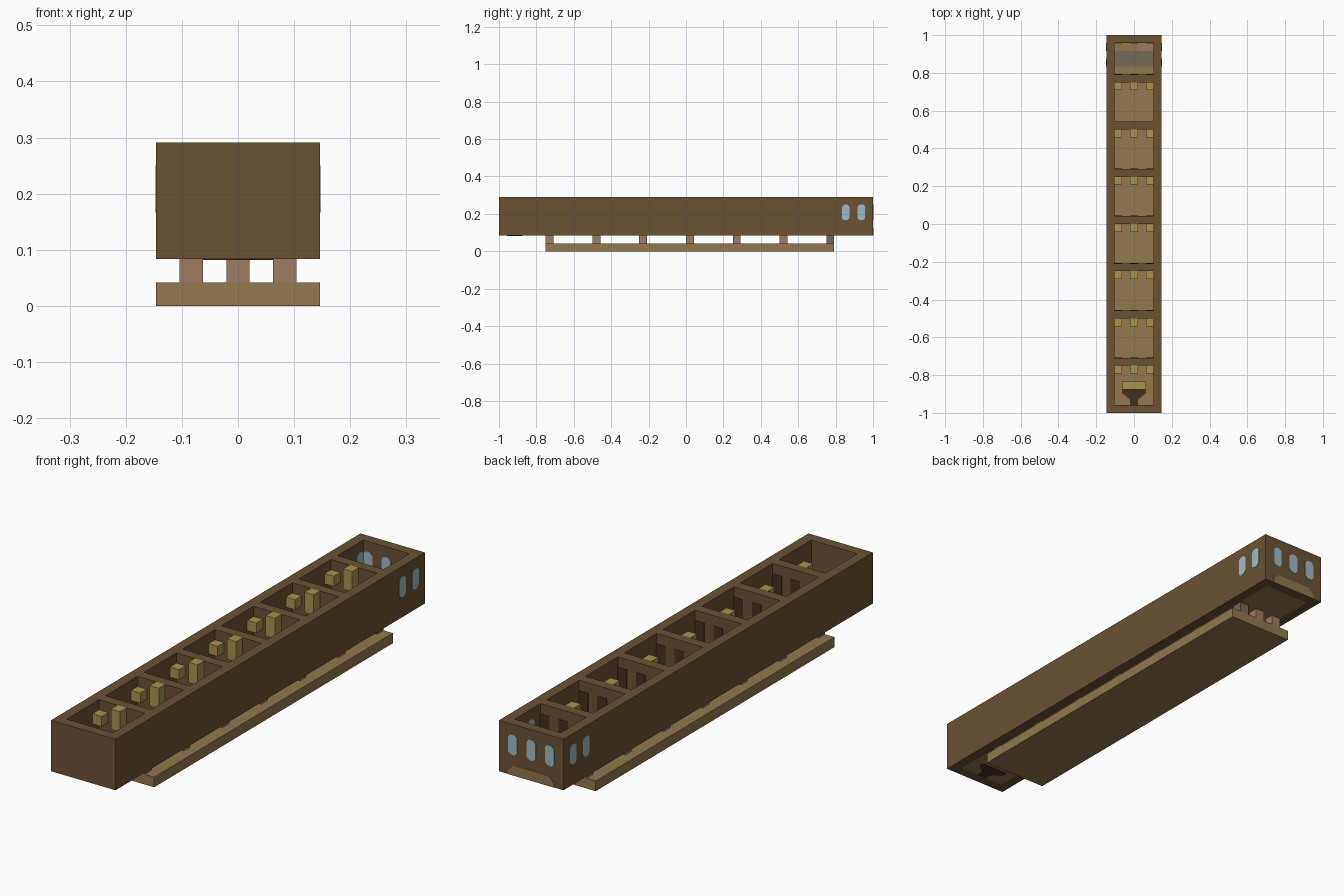
import bpy
import bmesh

if "Cube" in bpy.data.objects:
    bpy.data.objects.remove(bpy.data.objects["Cube"], do_unlink=True)

U = 1 / 24          # one block
T = 0.003           # thickness of painted plates


def material(name, r, g, b):
    def lin(c):
        c /= 255
        return c / 12.92 if c < 0.04 else ((c + 0.055) / 1.055) ** 2.4
    col = (lin(r), lin(g), lin(b), 1)
    m = bpy.data.materials.new(name)
    m.use_nodes = True
    m.diffuse_color = col
    m.node_tree.nodes["Principled BSDF"].inputs["Base Color"].default_value = col
    return m


brown = material("brown wood", 107, 82, 52)
tan = material("tan wood", 147, 120, 78)
yellow = material("yellow wood", 168, 148, 78)
pink = material("pink wood", 160, 124, 100)
dark = material("dark wood", 68, 48, 32)
grey = material("grey stone", 116, 106, 86)
glass = material("pale blue glass", 160, 188, 198)


def finish(name, bm, mat):
    bmesh.ops.recalc_face_normals(bm, faces=bm.faces)
    me = bpy.data.meshes.new(name)
    bm.to_mesh(me)
    bm.free()
    me.materials.append(mat)
    ob = bpy.data.objects.new(name, me)
    bpy.context.collection.objects.link(ob)
    return ob


def box(name, mat, x, y, z):
    """Box from (low, high) ranges given in blocks."""
    bm = bmesh.new()
    bmesh.ops.create_cube(bm, size=1)
    for v in bm.verts:
        for i, (lo, hi) in enumerate((x, y, z)):
            v.co[i] = (lo if v.co[i] < 0 else hi) * U
    return finish(name, bm, mat)


def plate(name, mat, outline, to_world, thick=T):
    """Thin prism: outline in blocks, to_world maps (a, b, depth) to a point."""
    bm = bmesh.new()
    rings = [[bm.verts.new(to_world(a * U, b * U, d)) for a, b in outline]
             for d in (-thick / 2, thick / 2)]
    bm.faces.new(rings[0])
    bm.faces.new(rings[1])
    n = len(outline)
    for i in range(n):
        j = (i + 1) % n
        bm.faces.new((rings[0][i], rings[0][j], rings[1][j], rings[1][i]))
    return finish(name, bm, mat)


def pane(c, z0, z1, k=0.28):
    """Upright one-block pane with clipped corners."""
    l, r = c - 0.5, c + 0.5
    return [(l + k, z0), (r - k, z0), (r, z0 + k), (r, z1 - k),
            (r - k, z1), (l + k, z1), (l, z1 - k), (l, z0 + k)]


# Hull: four walls and the floor
for s, side in ((-1, "right"), (1, "left")):
    box(side + "_wall", brown, sorted((s * 2.5, s * 3.5)), (-24, 24), (2, 7))
box("front_wall", brown, (-2.5, 2.5), (-24, -23), (2, 7))
box("back_wall", brown, (-2.5, 2.5), (23, 24), (2, 7))
box("floor", tan, (-2.5, 2.5), (-23, 23), (2, 3))

# Base plank
box("base_plank", tan, (-3.5, 3.5), (-18, 19), (0, 1))

# Dividers, each with its pillars, wooden blocks and dark panels
for row in range(7):
    y = -18 + 6 * row
    box("divider", brown, (-2.5, 2.5), (y, y + 1), (3, 7))
    for x in (-2, 0, 2):
        mat = grey if row == 6 and x == 2 else pink
        span = (x - 0.5, x + 0.5)
        box("pillar", mat, span, (y, y + 1), (1, 2))
        box("block", yellow, span, (y - 1, y), (5, 7 if x == 0 else 6))
        box("dark_panel", dark, span, (y + 1, y + 1.05), (3, 6))

# Windows on both sides of the back compartment, seen inside and out
for s in (-1, 1):
    for wall in (2.5, 3.5):
        for c in (20.5, 22.5):
            plate("side_window", glass, pane(c, 4, 6),
                  lambda a, b, d: (s * wall * U + d, a, b))

# Back windows and the tan arch under them
for wall in (23, 24):
    for c in (-2, 0, 2):
        plate("back_window", glass, pane(c, 4, 6),
              lambda a, b, d: (a, wall * U + d, b))
plate("back_arch", tan, [(-2.5, 2), (2.5, 2), (2.5, 2.4), (1.9, 3), (-1.9, 3), (-2.5, 2.4)],
      lambda a, b, d: (a, 24 * U + d, b))

# Floor inlays of the back compartment
box("stone_inlay", grey, (-2.5, 2.5), (20, 22), (3, 3.05))
box("pink_inlay", pink, (0.5, 2.5), (22, 23), (3, 3.05))

# Front compartment: bench and dark funnel inlay, above and below the floor
box("bench", yellow, (-1.5, 1.5), (-21, -20), (3, 4))
funnel = [(-1.5, -21), (-1.5, -21.5), (-0.5, -22.3), (-0.5, -23),
          (0.5, -23), (0.5, -22.3), (1.5, -21.5), (1.5, -21)]
for level in (2, 3):
    plate("dark_inlay", dark, funnel, lambda a, b, d: (a, b, level * U + d))
